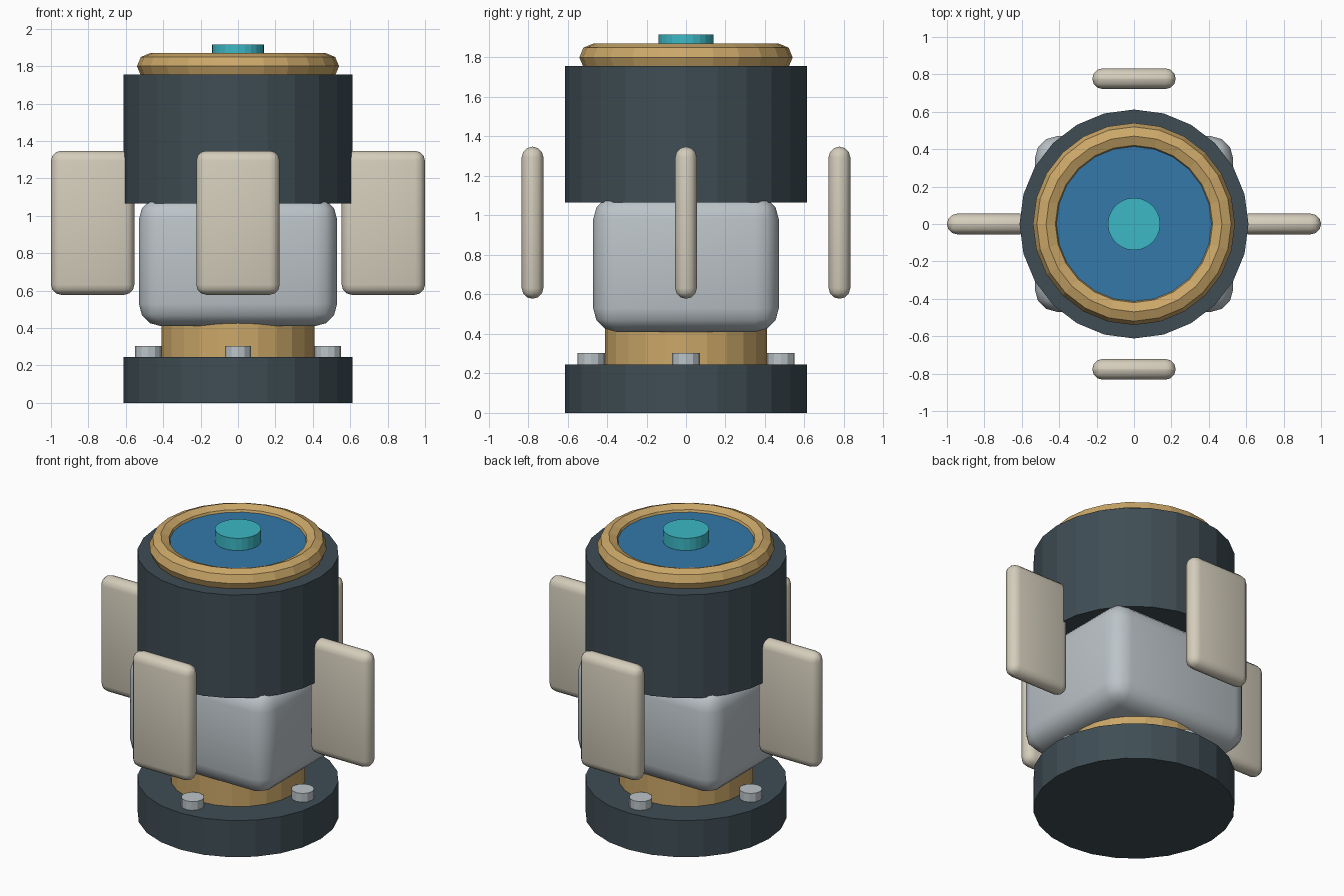
import bpy
import math

if "Cube" in bpy.data.objects:
    bpy.data.objects.remove(bpy.data.objects["Cube"], do_unlink=True)


def material(name, rgb):
    m = bpy.data.materials.new(name)
    m.use_nodes = True
    m.diffuse_color = (*rgb, 1)
    m.node_tree.nodes["Principled BSDF"].inputs["Base Color"].default_value = (*rgb, 1)
    return m


SLATE = material("dark slate", (0.05, 0.075, 0.09))
BRASS = material("brass", (0.6, 0.39, 0.14))
STEEL = material("light steel", (0.5, 0.55, 0.58))
BONE = material("bone", (0.66, 0.61, 0.5))
BLUE = material("blue glass", (0.035, 0.19, 0.4))
TEAL = material("teal", (0.045, 0.48, 0.56))


def finish(name, mat):
    ob = bpy.context.object
    ob.name = name
    ob.data.materials.append(mat)
    return ob


def drum(name, mat, radius, z0, z1, sides=24, x=0, y=0):
    bpy.ops.mesh.primitive_cylinder_add(vertices=sides, radius=radius, depth=z1 - z0,
                                        location=(x, y, (z0 + z1) / 2))
    return finish(name, mat)


def rounded_box(name, mat, size, location, bevel):
    bpy.ops.mesh.primitive_cube_add(size=1, location=location)
    ob = finish(name, mat)
    ob.scale = size
    bpy.ops.object.transform_apply(location=False, rotation=False, scale=True)
    mod = ob.modifiers.new("rounding", "BEVEL")
    mod.width = bevel
    mod.segments = 3
    bpy.ops.object.modifier_apply(modifier=mod.name)
    bpy.ops.object.shade_smooth_by_angle(angle=math.radians(35))
    return ob


# Base, neck and body
drum("base", SLATE, 0.612, 0, 0.245)
drum("neck", BRASS, 0.41, 0.2, 0.5)
rounded_box("body", STEEL, (1.06, 0.94, 0.69), (0, 0, 0.755), 0.12)

# Upper housing with rim, lens and knob
drum("housing", SLATE, 0.612, 1.065, 1.757)
bpy.ops.mesh.primitive_torus_add(major_segments=24, minor_segments=8, major_radius=0.47,
                                 minor_radius=0.07, location=(0, 0, 1.8))
finish("rim", BRASS)
drum("lens", BLUE, 0.415, 1.74, 1.835)
drum("knob", TEAL, 0.14, 1.8, 1.917)

# Bolts and fins around the four sides
for side, dx, dy in (("left", 1, 0), ("right", -1, 0), ("front", 0, -1), ("back", 0, 1)):
    drum(side + "_bolt", STEEL, 0.07, 0.22, 0.303, 12, dx * 0.48, dy * 0.48)
    rounded_box(side + "_fin", BONE, (0.446, 0.11, 0.77),
                (dx * 0.777, dy * 0.777, 0.963), 0.054)
